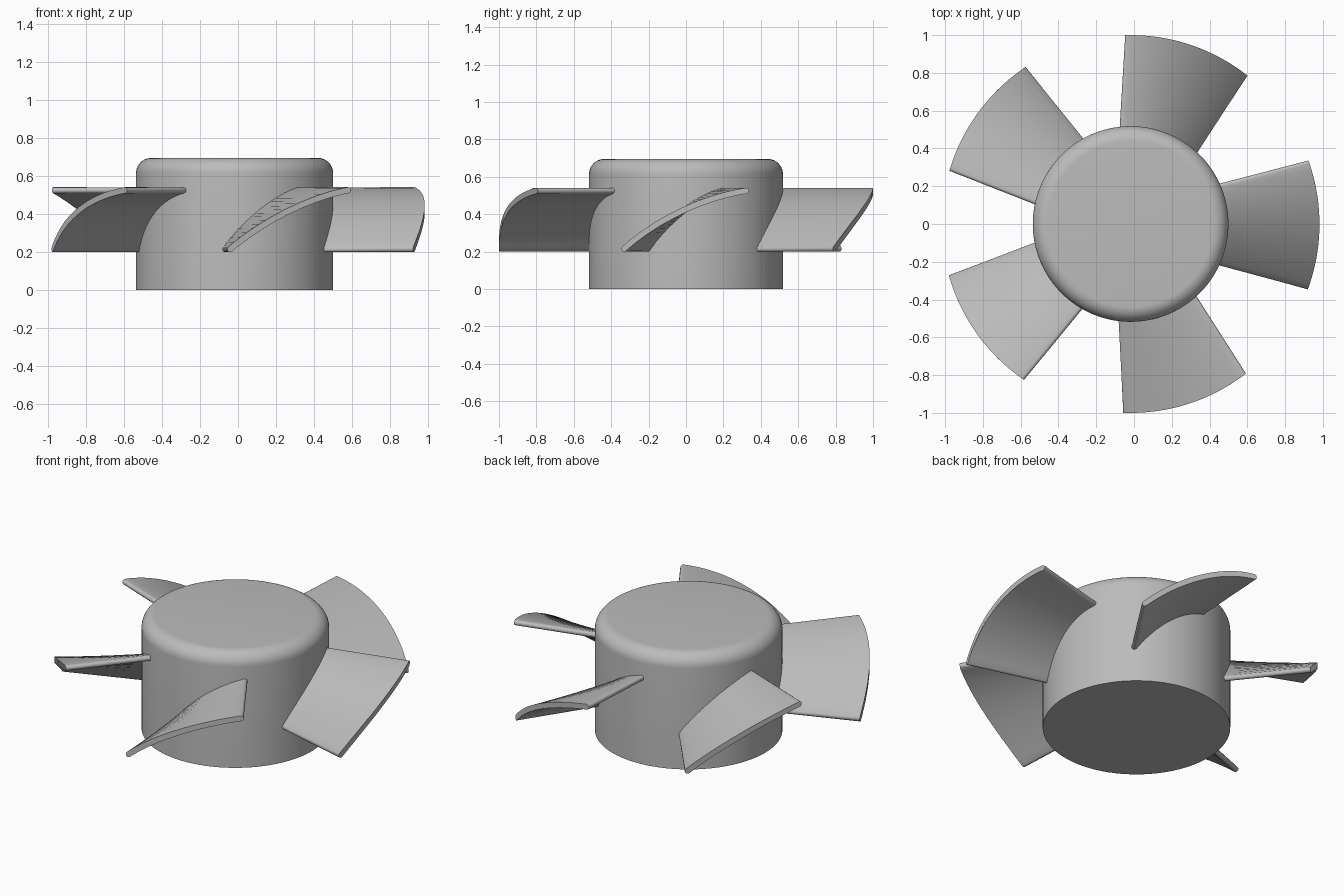
import bpy, bmesh, math

if "Cube" in bpy.data.objects:
    bpy.data.objects.remove(bpy.data.objects["Cube"], do_unlink=True)

CENTRE_X = -0.018
HUB_R, HUB_H, FILLET = 0.518, 0.695, 0.08
BLADES, TIP_R, ROOT_X, HALF_T = 5, 1.0, 0.40, 0.016

grey = bpy.data.materials.new("plain grey")
grey.use_nodes = True
colour = (0.5, 0.5, 0.5, 1)
grey.diffuse_color = colour
grey.node_tree.nodes["Principled BSDF"].inputs["Base Color"].default_value = colour


def add_object(name, bm, angle):
    bmesh.ops.recalc_face_normals(bm, faces=bm.faces[:])
    mesh = bpy.data.meshes.new(name)
    bm.to_mesh(mesh)
    bm.free()
    mesh.materials.append(grey)
    obj = bpy.data.objects.new(name, mesh)
    bpy.context.collection.objects.link(obj)
    obj.location.x = CENTRE_X
    bpy.ops.object.select_all(action="DESELECT")
    obj.select_set(True)
    bpy.context.view_layer.objects.active = obj
    bpy.ops.object.shade_smooth_by_angle(angle=math.radians(angle))
    return obj


def bridge(bm, a, b):
    for i in range(len(a)):
        j = (i + 1) % len(a)
        bm.faces.new((a[i], a[j], b[j], b[i]))


# Hub: solid drum with a rounded top rim
bm = bmesh.new()
profile = [(HUB_R, 0)]
for i in range(11):
    a = math.pi / 2 * i / 10
    profile.append((HUB_R - FILLET * (1 - math.cos(a)), HUB_H - FILLET * (1 - math.sin(a))))
SEG = 96
rings = [[bm.verts.new((r * math.cos(math.tau * k / SEG), r * math.sin(math.tau * k / SEG), z))
          for k in range(SEG)] for r, z in profile]
for lower, upper in zip(rings, rings[1:]):
    bridge(bm, lower, upper)
bm.faces.new(rings[0])
bm.faces.new(rings[-1])
add_object("hub", bm, 30)


def section_point(t, turn, x):
    """Point on the arched blade section, pushed out from the mid line by half the thickness."""
    half = 0.076 + 0.265 * x
    rise = 0.31 + 0.22 * (1 - 2 * t)
    direction = math.atan2(rise, 2 * half) + turn
    y = (2 * t - 1) * half + HALF_T * math.cos(direction)
    z = 0.215 + 0.31 * t + 0.22 * t * (1 - t) + HALF_T * math.sin(direction)
    return (x, y, z)


# Section outline: top face, rounded high edge, underside, rounded low edge
STEPS = 20
outline = [(i / STEPS, math.pi / 2) for i in range(STEPS + 1)]
outline += [(1, math.pi * (0.5 - i / 6)) for i in range(1, 6)]
outline += [(1 - i / STEPS, -math.pi / 2) for i in range(STEPS + 1)]
outline += [(0, -math.pi * (0.5 + i / 6)) for i in range(1, 6)]


def tip_point(t, turn):
    """Follow the blade outwards until it meets the tip circle."""
    x = TIP_R
    for _ in range(12):
        y = section_point(t, turn, x)[1]
        x = math.sqrt(TIP_R ** 2 - y * y)
    return section_point(t, turn, x)


# Fan blades
for n in range(BLADES):
    bm = bmesh.new()
    root = [bm.verts.new(section_point(t, turn, ROOT_X)) for t, turn in outline]
    tip = [bm.verts.new(tip_point(t, turn)) for t, turn in outline]
    bridge(bm, root, tip)
    bm.faces.new(root)
    bm.faces.new(tip)
    blade = add_object(f"blade_{n + 1}", bm, 40)
    blade.rotation_euler.z = math.tau * n / BLADES - math.radians(0.3)
